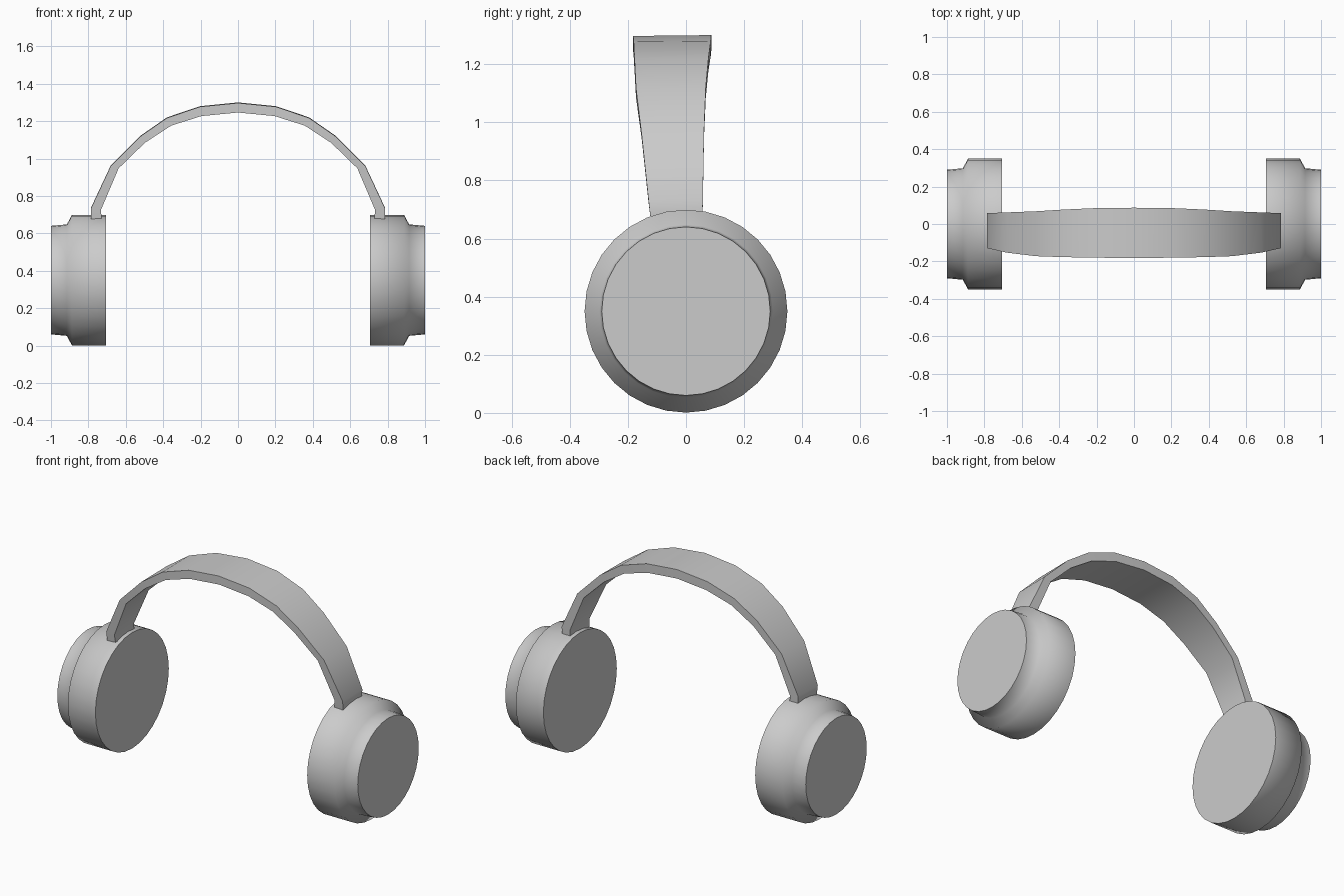
import bpy, bmesh, math

if "Cube" in bpy.data.objects:
    bpy.data.objects.remove(bpy.data.objects["Cube"])

SIDES = 32


def make_object(name, bm, angle):
    bmesh.ops.recalc_face_normals(bm, faces=bm.faces)
    mesh = bpy.data.meshes.new(name)
    bm.to_mesh(mesh)
    bm.free()
    obj = bpy.data.objects.new(name, mesh)
    bpy.context.collection.objects.link(obj)
    bpy.ops.object.select_all(action='DESELECT')
    obj.select_set(True)
    bpy.context.view_layer.objects.active = obj
    bpy.ops.object.shade_smooth_by_angle(angle=math.radians(angle))
    return obj


def bridge(bm, rings):
    # skin consecutive closed rings
    for a, b in zip(rings, rings[1:]):
        n = len(a)
        for i in range(n):
            j = (i + 1) % n
            bm.faces.new((a[i], a[j], b[j], b[i]))


# Ear cups: stepped lathe profile (x, radius) about the x axis
cup_profile = [(0.705, 0.349), (0.888, 0.349), (0.915, 0.298), (1.0, 0.29)]
for side, name in ((1, "right_ear_cup"), (-1, "left_ear_cup")):
    bm = bmesh.new()
    rings = []
    for x, r in cup_profile:
        rings.append([bm.verts.new((side * x,
                                    r * math.sin(2 * math.pi * k / SIDES),
                                    0.35 + r * math.cos(2 * math.pi * k / SIDES)))
                      for k in range(SIDES)])
    bridge(bm, rings)
    bm.faces.new(rings[0])
    bm.faces.new(rings[-1])
    make_object(name, bm, 65)

# Headband: outer x, z, inner x, z, front y, back y from the crown to the end
stations = [
    (0.000, 1.300, 0.000, 1.246, -0.182, 0.087),
    (0.203, 1.280, 0.196, 1.227, -0.180, 0.085),
    (0.380, 1.220, 0.357, 1.176, -0.177, 0.077),
    (0.524, 1.120, 0.498, 1.084, -0.172, 0.068),
    (0.680, 0.964, 0.638, 0.948, -0.153, 0.062),
    (0.787, 0.735, 0.733, 0.725, -0.129, 0.058),
    (0.785, 0.680, 0.729, 0.680, -0.123, 0.057),
]
full = [(-1, s) for s in reversed(stations[1:])] + [(1, s) for s in stations]
bm = bmesh.new()
rings = []
for sx, (ox, oz, ix, iz, f, b) in full:
    rings.append([bm.verts.new(p) for p in (
        (sx * ox, f, oz - 0.003), (sx * ox, b, oz),
        (sx * ix, b, iz), (sx * ix, f, iz))])
bridge(bm, rings)
bm.faces.new(rings[0])
bm.faces.new(rings[-1])
make_object("headband", bm, 50)
